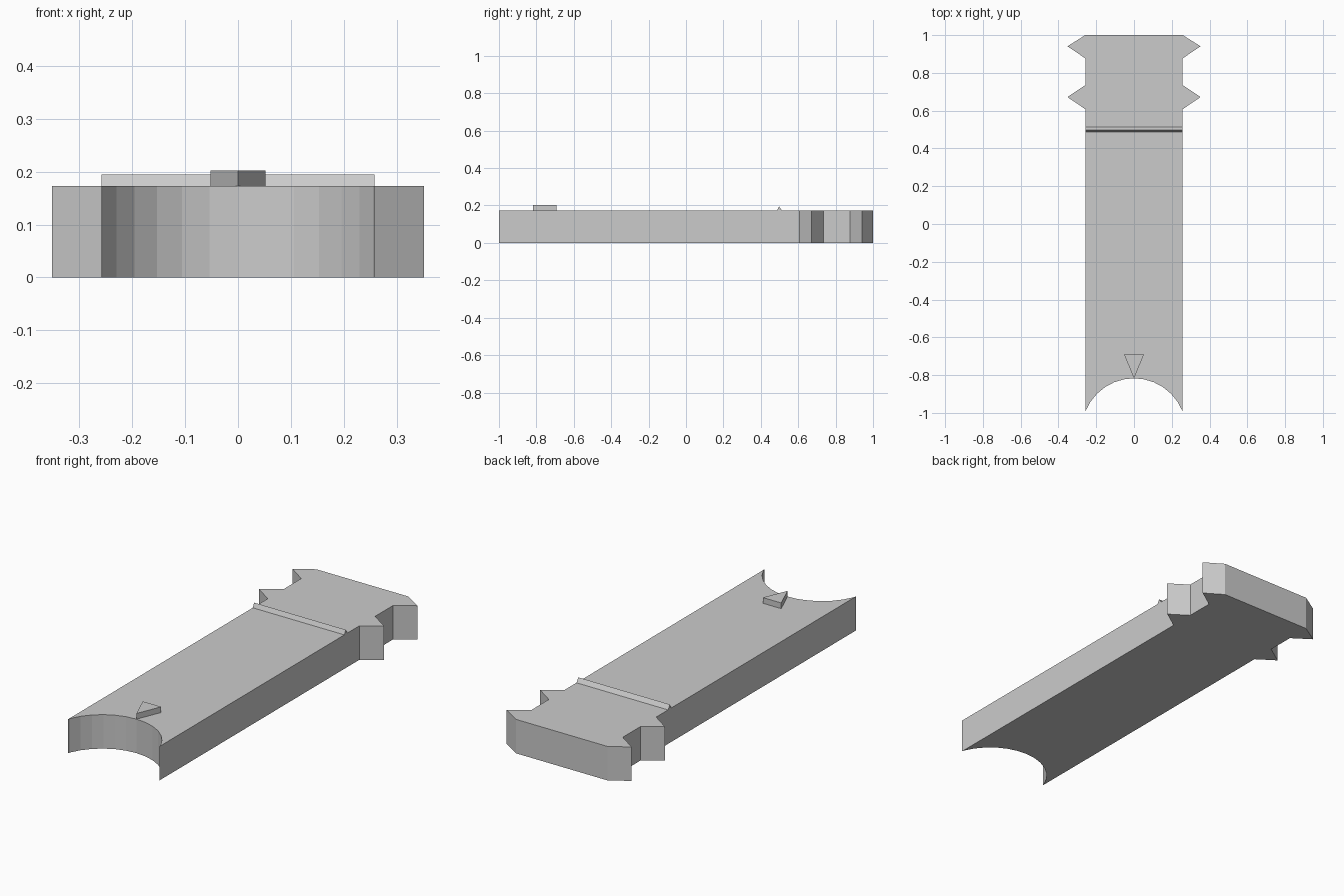
import bpy, bmesh, math
from mathutils import Vector

if "Cube" in bpy.data.objects:
    bpy.data.objects.remove(bpy.data.objects["Cube"])

W, H = 0.258, 0.173


def prism(name, points, offset):
    """Sweep a flat polygon along an offset into a closed solid."""
    bm = bmesh.new()
    face = bm.faces.new([bm.verts.new(p) for p in points])
    ext = bmesh.ops.extrude_face_region(bm, geom=[face])
    verts = [g for g in ext["geom"] if isinstance(g, bmesh.types.BMVert)]
    bmesh.ops.translate(bm, verts=verts, vec=Vector(offset))
    bmesh.ops.recalc_face_normals(bm, faces=bm.faces[:])
    mesh = bpy.data.meshes.new(name)
    bm.to_mesh(mesh)
    bm.free()
    obj = bpy.data.objects.new(name, mesh)
    bpy.context.collection.objects.link(obj)
    return obj


# Body: right half outline, from notch to toothed end, then mirrored
R, CY = 0.276, -1.093
half = [(R * math.sin(a), CY + R * math.cos(a))
        for a in (math.radians(11.25 * i) for i in range(1, 7))]
half.append((W, -1.0))
for base in (0.608, 0.877):
    half += [(W, base), (0.352, base + 0.064)]
    half.append((W, min(base + 0.127, 1.0)))
outline = [(0, CY + R)] + half + [(-x, y) for x, y in reversed(half)]
prism("body", [(x, y, 0) for x, y in outline], (0, 0, H))

# Thin triangular ridge across the top
prism("cross_ridge", [(-W, 0.487, H), (-W, 0.513, H), (-W, 0.498, 0.195)],
      (2 * W, 0, 0))

# Raised arrow marker pointing at the notch
prism("arrow_marker", [(0, CY + R, H), (0.052, -0.692, H), (-0.052, -0.692, H)],
      (0, 0, 0.029))
